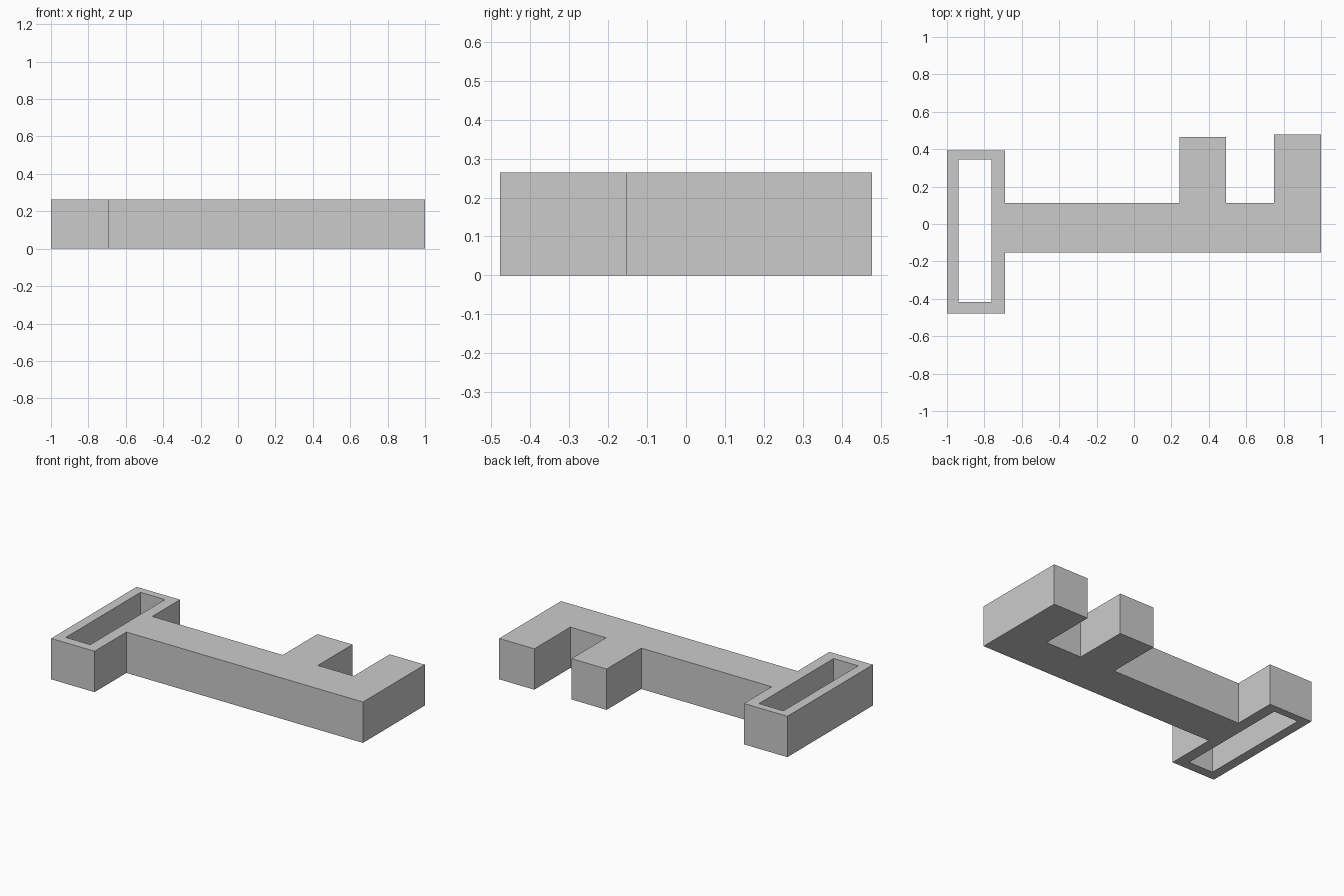
import bpy, bmesh

if "Cube" in bpy.data.objects:
    bpy.data.objects.remove(bpy.data.objects["Cube"])

HEIGHT = 0.264

# Key outline: handle frame on the left, shaft, two teeth on the right
outline = [
    (-1, -0.478), (-0.69, -0.478), (-0.69, -0.153), (1, -0.153),
    (1, 0.478), (0.749, 0.478), (0.749, 0.111), (0.493, 0.111),
    (0.493, 0.464), (0.242, 0.464), (0.242, 0.111), (-0.69, 0.111),
    (-0.69, 0.394), (-1, 0.394),
]
# Rectangular opening through the handle
opening = [(-0.938, -0.417), (-0.763, -0.417), (-0.763, 0.345), (-0.938, 0.345)]

# Flat filled profile, extruded both ways
curve = bpy.data.curves.new("key", "CURVE")
curve.dimensions = "2D"
curve.fill_mode = "BOTH"
curve.extrude = HEIGHT / 2
for loop in (outline, opening):
    spline = curve.splines.new("POLY")
    spline.points.add(len(loop) - 1)
    for point, (x, y) in zip(spline.points, loop):
        point.co = (x, y, 0, 1)
    spline.use_cyclic_u = True

key = bpy.data.objects.new("key", curve)
bpy.context.collection.objects.link(key)
bpy.context.view_layer.objects.active = key
key.select_set(True)
bpy.ops.object.convert(target="MESH")
key = bpy.context.object

# Weld the caps to the walls and stand the key on the ground
bm = bmesh.new()
bm.from_mesh(key.data)
bmesh.ops.remove_doubles(bm, verts=bm.verts, dist=1e-4)
bmesh.ops.translate(bm, verts=bm.verts, vec=(0, 0, HEIGHT / 2))
bmesh.ops.recalc_face_normals(bm, faces=bm.faces)
for face in bm.faces:
    face.smooth = False
bm.to_mesh(key.data)
bm.free()
